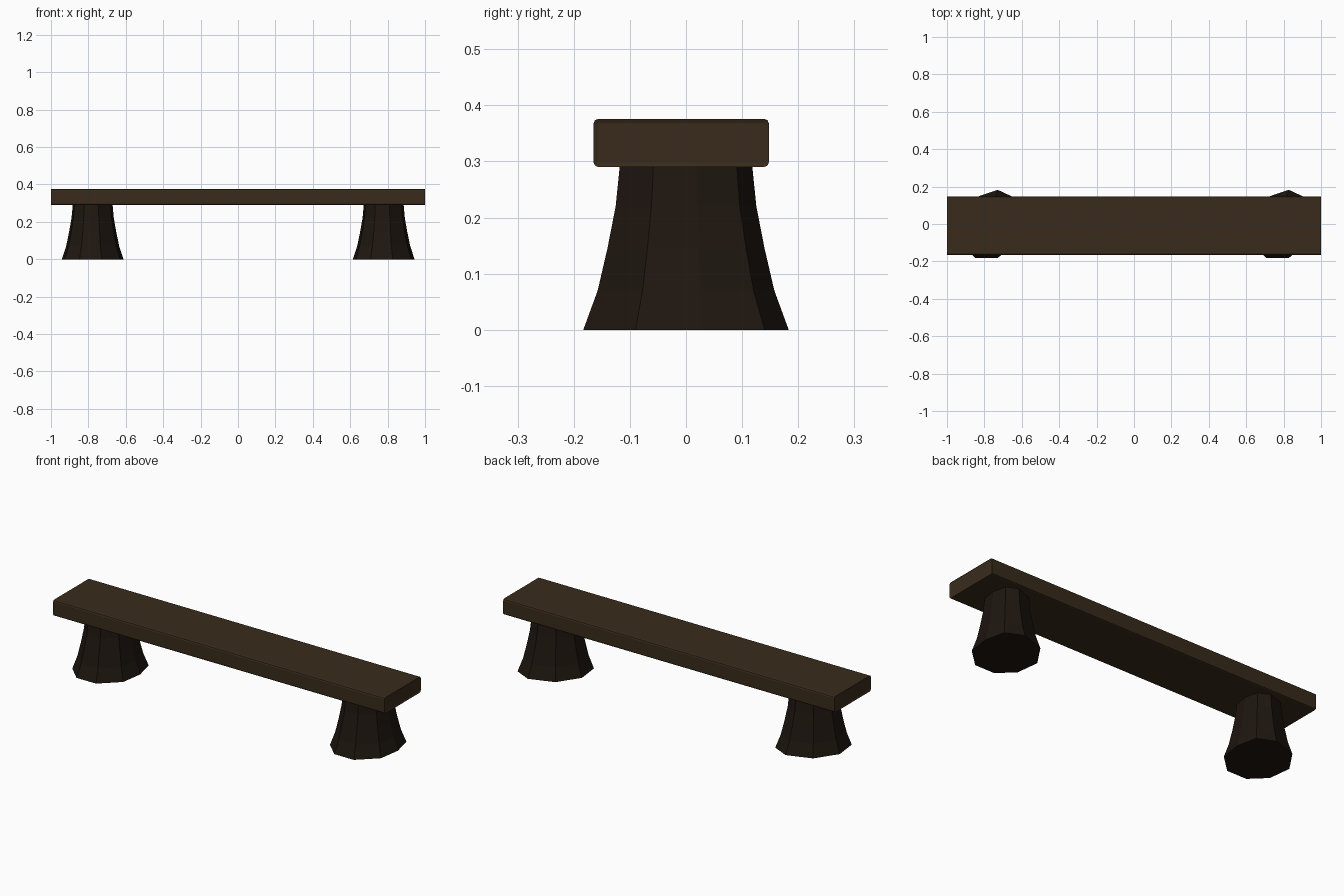
import bpy, bmesh

if "Cube" in bpy.data.objects:
    bpy.data.objects.remove(bpy.data.objects["Cube"])

def material(name, rgb):
    m = bpy.data.materials.new(name)
    m.diffuse_color = (*rgb, 1)
    m.use_nodes = True
    m.node_tree.nodes["Principled BSDF"].inputs["Base Color"].default_value = m.diffuse_color
    return m

def add_object(name, bm, mat):
    bmesh.ops.recalc_face_normals(bm, faces=bm.faces)
    me = bpy.data.meshes.new(name)
    bm.to_mesh(me)
    bm.free()
    me.materials.append(mat)
    ob = bpy.data.objects.new(name, me)
    bpy.context.collection.objects.link(ob)
    return ob

seat_wood = material("seat_wood", (0.04, 0.024, 0.011))
leg_wood = material("leg_wood", (0.013, 0.008, 0.005))

# Seat plank: long edges softened, ends framed by a thin inset
bm = bmesh.new()
bmesh.ops.create_cube(bm, size=1)
for v in bm.verts:
    v.co = (v.co.x * 2, v.co.y * 0.313 - 0.0085, v.co.z * 0.086 + 0.333)
long_edges = [e for e in bm.edges if abs(e.verts[0].co.x - e.verts[1].co.x) > 1]
bmesh.ops.bevel(bm, geom=long_edges, offset=0.009, segments=2, profile=0.5, affect='EDGES')
bm.normal_update()
ends = [f for f in bm.faces if abs(f.normal.x) > 0.9]
bmesh.ops.inset_individual(bm, faces=ends, thickness=0.008, depth=-0.003)
add_object("seat", bm, seat_wood)

# Legs: uneven nine-sided stumps flaring towards the floor
OUTLINE = [(.048, .183), (-.086, .137), (-.165, .02), (-.15, -.105), (-.07, -.183),
           (.048, -.183), (.147, -.09), (.165, .03), (.14, .14)]
LEVELS = [(0, 1), (.07, .86), (.145, .765), (.22, .685), (.292, .645)]

def leg(name, x):
    bm = bmesh.new()
    rings = [[bm.verts.new((x + px * s, py * s, z)) for px, py in OUTLINE] for z, s in LEVELS]
    n = len(OUTLINE)
    for a, b in zip(rings, rings[1:]):
        for i in range(n):
            j = (i + 1) % n
            bm.faces.new((a[i], a[j], b[j], b[i]))
    bm.faces.new(rings[0])
    bm.faces.new(rings[-1])
    add_object(name, bm, leg_wood)

leg("left_leg", -0.777)
leg("right_leg", 0.779)
